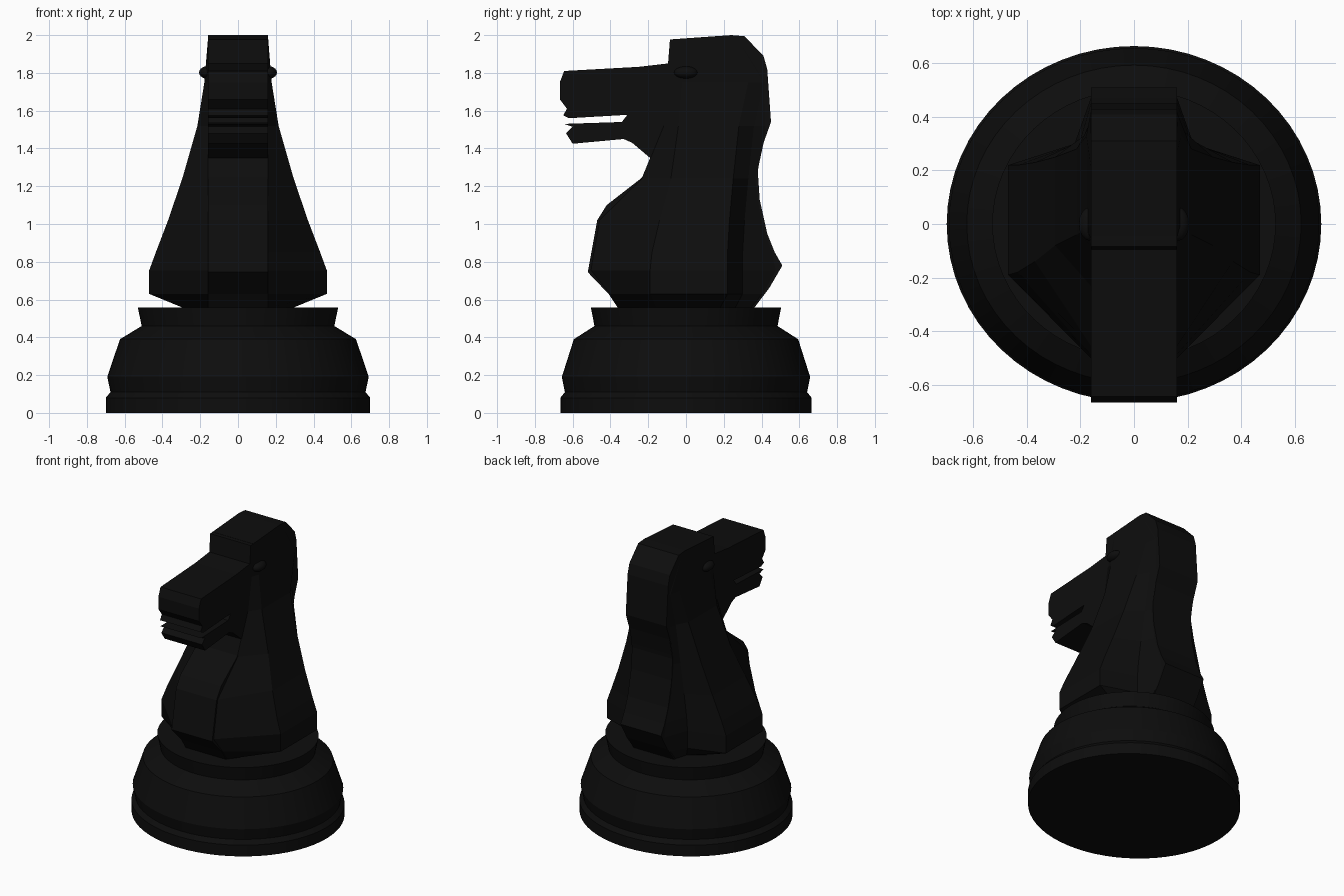
import bpy, bmesh, math

black = bpy.data.materials.new("near_black")
black.diffuse_color = (0.004, 0.004, 0.004, 1)


def make(name, bm):
    bmesh.ops.recalc_face_normals(bm, faces=bm.faces)
    me = bpy.data.meshes.new(name)
    bm.to_mesh(me)
    bm.free()
    me.materials.append(black)
    ob = bpy.data.objects.new(name, me)
    bpy.context.collection.objects.link(ob)
    return ob


def loft(name, rings):
    """Skin a stack of closed rings and cap both ends."""
    bm = bmesh.new()
    vs = [[bm.verts.new(p) for p in ring] for ring in rings]
    n = len(vs[0])
    for a, b in zip(vs, vs[1:]):
        for i in range(n):
            j = (i + 1) % n
            bm.faces.new((a[i], a[j], b[j], b[i]))
    bm.faces.new(vs[0][::-1])
    bm.faces.new(vs[-1])
    return make(name, bm)


# turned base, slightly oval
N = 64
base_profile = [(0.70, 0), (0.70, 0.08), (0.675, 0.11), (0.692, 0.19),
                (0.625, 0.39), (0.51, 0.46), (0.53, 0.557)]
base = loft("base", [[(r * math.cos(2 * math.pi * i / N),
                       0.95 * r * math.sin(2 * math.pi * i / N), z)
                      for i in range(N)] for r, z in base_profile])
bpy.context.view_layer.objects.active = base
base.select_set(True)
bpy.ops.object.shade_smooth_by_angle(angle=math.radians(15))
base.select_set(False)

# central slab: chest, jaws, muzzle, forelock and mane outline (y, z)
outline = [(-0.36, 0.555), (-0.41, 0.63), (-0.52, 0.745), (-0.47, 1.02),
           (-0.42, 1.10), (-0.24, 1.24), (-0.155, 1.32), (-0.285, 1.43),
           (-0.33, 1.45), (-0.60, 1.425), (-0.635, 1.48), (-0.60, 1.515),
           (-0.645, 1.53), (-0.34, 1.54), (-0.31, 1.578), (-0.62, 1.56),
           (-0.65, 1.575), (-0.63, 1.61), (-0.668, 1.66), (-0.668, 1.75),
           (-0.645, 1.81), (-0.25, 1.832), (-0.095, 1.85), (-0.085, 1.977),
           (0.24, 2.0), (0.31, 1.994), (0.41, 1.89), (0.43, 1.82),
           (0.45, 1.54), (0.40, 1.40), (0.38, 1.28), (0.39, 1.13),
           (0.43, 0.95), (0.47, 0.85), (0.51, 0.78), (0.44, 0.66),
           (0.36, 0.555)]
loft("head_and_mane", [[(x, y, z) for y, z in outline] for x in (-0.16, 0.16)])

# flaring neck sides: z, front, side front, side back, back, half width
rows = [(0.556, -0.355, -0.16, 0.18, 0.35, 0.29),
        (0.63, -0.405, -0.19, 0.22, 0.41, 0.47),
        (0.755, -0.505, -0.19, 0.22, 0.48, 0.47),
        (0.85, -0.49, -0.18, 0.22, 0.46, 0.435),
        (1.02, -0.46, -0.14, 0.23, 0.40, 0.37),
        (1.24, -0.235, -0.08, 0.25, 0.37, 0.295),
        (1.52, -0.12, -0.04, 0.28, 0.43, 0.215),
        (1.75, -0.08, -0.02, 0.33, 0.42, 0.178),
        (1.98, -0.06, 0.0, 0.20, 0.28, 0.159)]
rings = []
for z, f, sf, sb, b, w in rows:
    half = [(0.158, f), (w, sf), (w, sb),
            (0.16 + 0.2 * (w - 0.16), min(sb + 0.08, b - 0.01)), (0.158, b)]
    rings.append([(x, y, z) for x, y in half]
                 + [(-x, y, z) for x, y in reversed(half)])
loft("neck", rings)

# eyes
for side, label in ((-1, "left"), (1, "right")):
    bm = bmesh.new()
    bmesh.ops.create_uvsphere(bm, u_segments=16, v_segments=10, radius=1)
    for v in bm.verts:
        v.co = (side * 0.165 + v.co.x * 0.041, v.co.y * 0.063,
                1.802 + v.co.z * 0.033)
    eye = make("eye_" + label, bm)
    for p in eye.data.polygons:
        p.use_smooth = True
